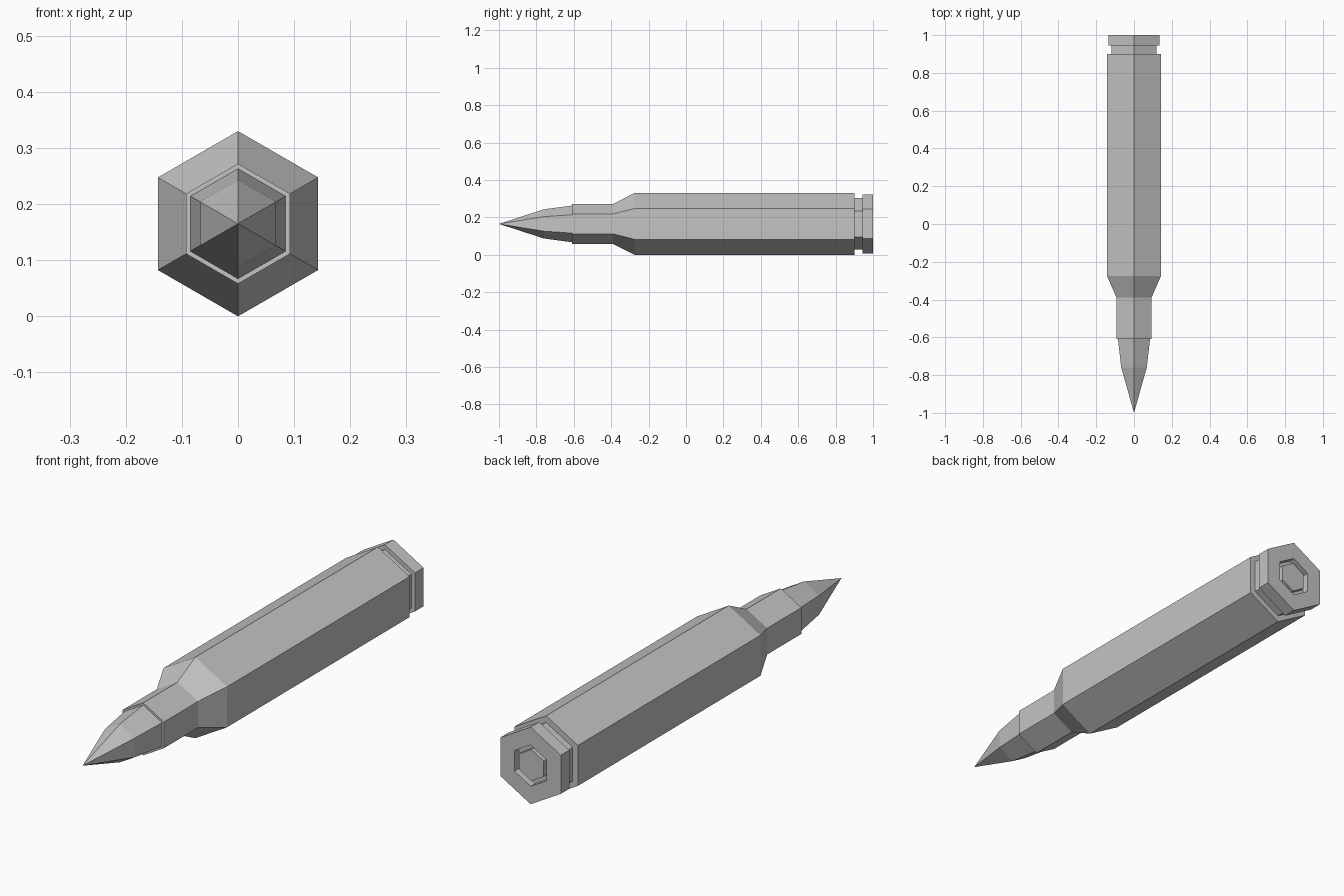
import bpy, bmesh, math

SIDES = 6
AXIS_HEIGHT = 0.165

old = bpy.data.objects.get("Cube")
if old:
    bpy.data.objects.remove(old, do_unlink=True)

# One plain grey for every part
grey = bpy.data.materials.new("metal grey")
grey.use_nodes = True
colour = (0.55, 0.55, 0.55, 1)
grey.diffuse_color = colour
grey.node_tree.nodes["Principled BSDF"].inputs["Base Color"].default_value = colour


def lathe(name, profile):
    """Loft hexagonal rings along y from (y, radius) points; radius 0 is a tip."""
    bm = bmesh.new()
    rings = []
    for y, r in profile:
        count = SIDES if r > 0 else 1
        ring = []
        for i in range(count):
            a = math.tau * i / SIDES
            ring.append(bm.verts.new((r * math.sin(a), y, AXIS_HEIGHT + r * math.cos(a))))
        rings.append(ring)
    for a, b in zip(rings, rings[1:]):
        for i in range(SIDES):
            j = (i + 1) % SIDES
            corners = [a[i % len(a)], a[j % len(a)], b[j % len(b)], b[i % len(b)]]
            bm.faces.new(list(dict.fromkeys(corners)))
    # Flat caps on open ends
    for ring in (rings[0], rings[-1]):
        if len(ring) > 1:
            bm.faces.new(ring)
    bmesh.ops.recalc_face_normals(bm, faces=bm.faces)
    mesh = bpy.data.meshes.new(name)
    bm.to_mesh(mesh)
    bm.free()
    mesh.materials.append(grey)
    obj = bpy.data.objects.new(name, mesh)
    bpy.context.collection.objects.link(obj)
    return obj


# Pointed nose seated in the neck
lathe("pointed_nose", [(-1, 0), (-0.76, 0.078), (-0.61, 0.098), (-0.58, 0.098)])

# Case: neck, shoulder, body, groove, rim and the ring-shaped recess in the base
lathe("case", [
    (-0.61, 0.107), (-0.39, 0.107), (-0.275, 0.165), (0.9, 0.165),
    (0.9, 0.138), (0.945, 0.138), (0.945, 0.157), (1, 0.157),
    (1, 0.084), (0.97, 0.084),
])

# Small cap standing in the recess
lathe("base_cap", [(0.96, 0.064), (0.995, 0.064)])
